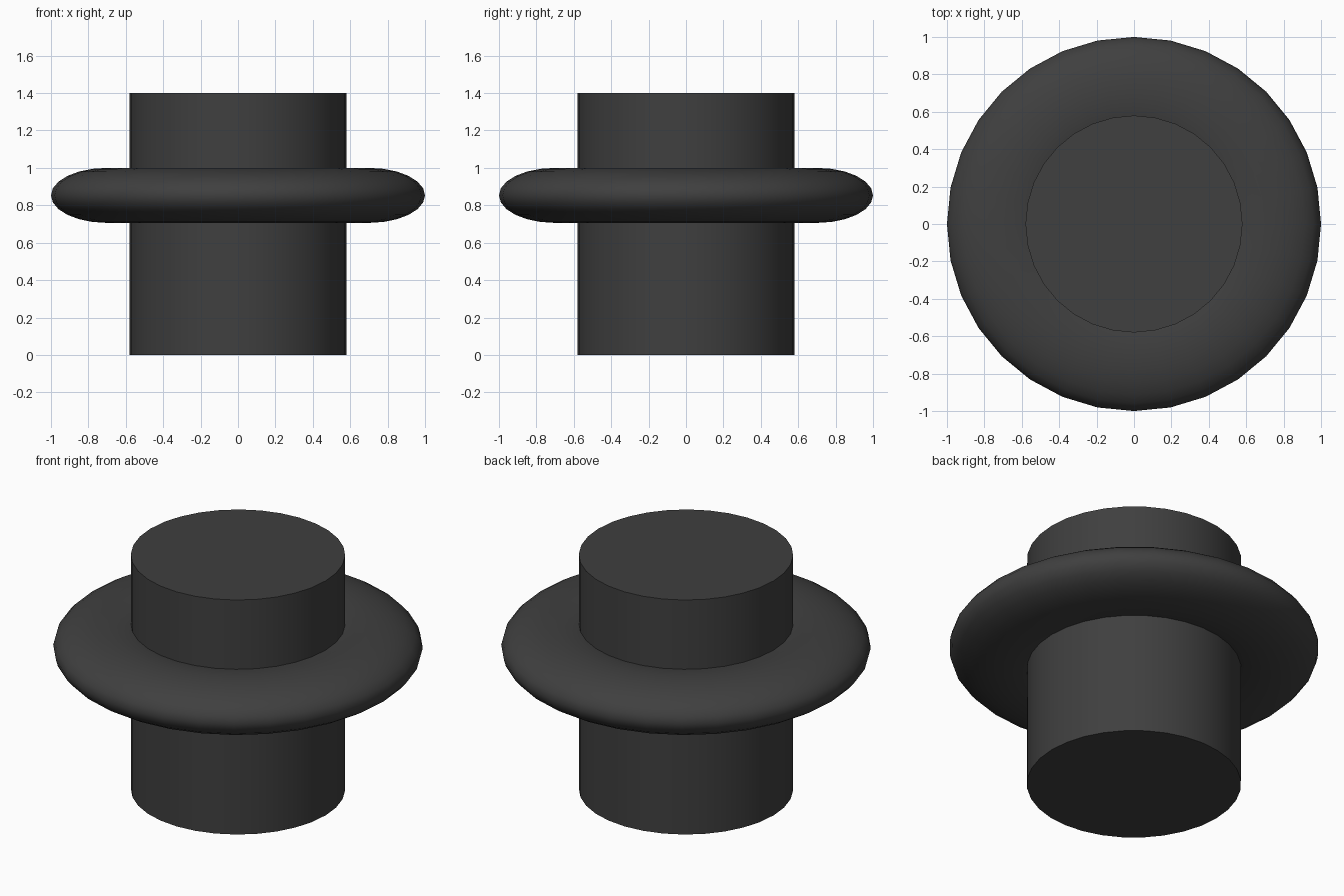
import bpy
import math

cube = bpy.data.objects.get("Cube")
if cube:
    bpy.data.objects.remove(cube, do_unlink=True)

# Single dark grey material
grey = bpy.data.materials.new("dark_grey")
grey.use_nodes = True
colour = (0.05, 0.05, 0.05, 1)
grey.diffuse_color = colour
grey.node_tree.nodes["Principled BSDF"].inputs["Base Color"].default_value = colour


def finish(name):
    obj = bpy.context.object
    obj.name = name
    obj.data.materials.append(grey)
    bpy.ops.object.transform_apply(location=False, rotation=False, scale=True)
    bpy.ops.object.shade_smooth_by_angle(angle=math.radians(40))
    return obj


# Solid upright core
bpy.ops.mesh.primitive_cylinder_add(vertices=32, radius=0.58, depth=1.4,
                                    location=(0, 0, 0.7))
finish("core_cylinder")

# Flattened ring around the core
bpy.ops.mesh.primitive_torus_add(major_segments=32, minor_segments=24,
                                 major_radius=0.7, minor_radius=0.3,
                                 location=(0, 0, 0.853))
bpy.context.object.scale = (1, 1, 0.49)
finish("outer_ring")
